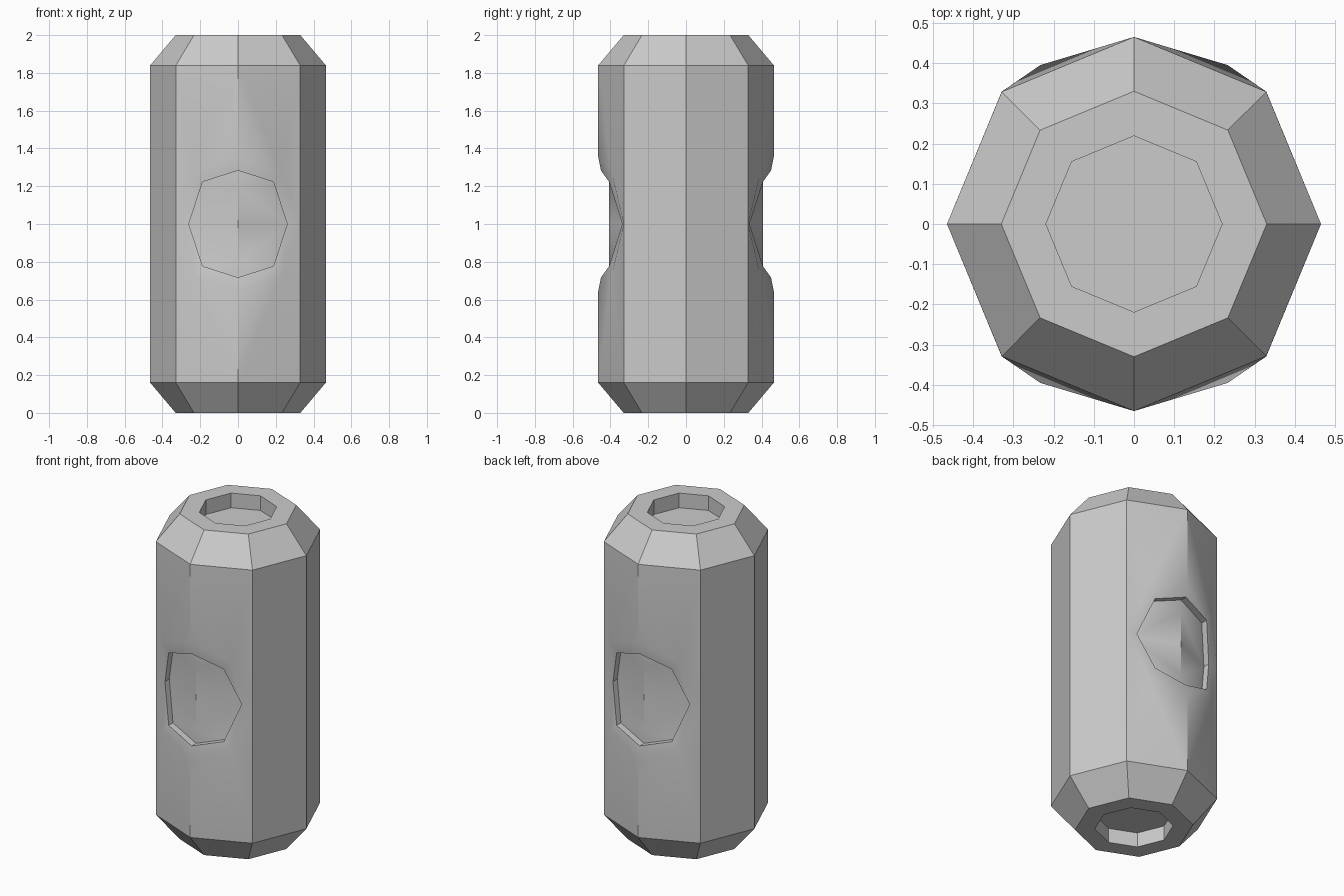
import bpy, bmesh, math
from mathutils import Matrix

if "Cube" in bpy.data.objects:
    bpy.data.objects.remove(bpy.data.objects["Cube"])

R, D = 0.465, 0.329            # octagon corner radius and its 45 degree coordinate
bm = bmesh.new()


def face(*pts):
    bm.faces.new([bm.verts.new(p) for p in pts])


def ring(r, z):
    """Front, diagonal and right corners of an octagon in the modelled octant."""
    d = r * math.sqrt(0.5)
    return [(0, -r, z), (d, -d, z), (r, 0, z)]


def bridge(a, b):
    for i in range(len(a) - 1):
        face(a[i], a[i + 1], b[i + 1], b[i])


# One octant (x > 0, y < 0, upper half), measured from the body centre
# End cap: chamfer, rim, recess wall, recess floor
shoulder, edge = ring(R, 0.84), ring(0.33, 1.0)
lip, bottom = ring(0.219, 1.0), ring(0.219, 0.91)
bridge(shoulder, edge)
bridge(edge, lip)
bridge(lip, bottom)
face((0, 0, 0.91), *bottom)

# Plain side panel
face(shoulder[1], (D, -D, 0), (R, 0, 0), shoulder[2])

# Front panel around the port
outer = [(0, -R, 0.357), (0.233, -0.395, 0.277), (D, -D, 0)]
inner = [(0, -0.45, 0.283), (0.187, -0.407, 0.223), (0.261, -0.337, 0)]
floor = [(x, y + 0.042, z) for x, y, z in inner]
face(shoulder[0], outer[0], outer[1], shoulder[1])
face(shoulder[1], outer[1], outer[2])
bridge(outer, inner)
bridge(inner, floor)

# Port floor with its central ridge
ridge, centre = (0, -0.408, 0.2), (0, -0.408, 0)
face(ridge, floor[0], floor[1])
face(ridge, floor[1], floor[2], centre)

# Mirror the octant to all sides
for axis in range(3):
    geom = bm.verts[:] + bm.edges[:] + bm.faces[:]
    copy = bmesh.ops.duplicate(bm, geom=geom)["geom"]
    scale = Matrix.Identity(3)
    scale[axis][axis] = -1
    bmesh.ops.transform(bm, matrix=scale.to_4x4(),
                        verts=[g for g in copy if isinstance(g, bmesh.types.BMVert)])
bmesh.ops.remove_doubles(bm, verts=bm.verts[:], dist=0.0005)
bmesh.ops.recalc_face_normals(bm, faces=bm.faces[:])

mesh = bpy.data.meshes.new("canister_body")
bm.to_mesh(mesh)
bm.free()
body = bpy.data.objects.new("canister_body", mesh)
body.location.z = 1.0
bpy.context.collection.objects.link(body)
bpy.context.view_layer.objects.active = body
body.select_set(True)
bpy.ops.object.shade_smooth_by_angle(angle=math.radians(30))
